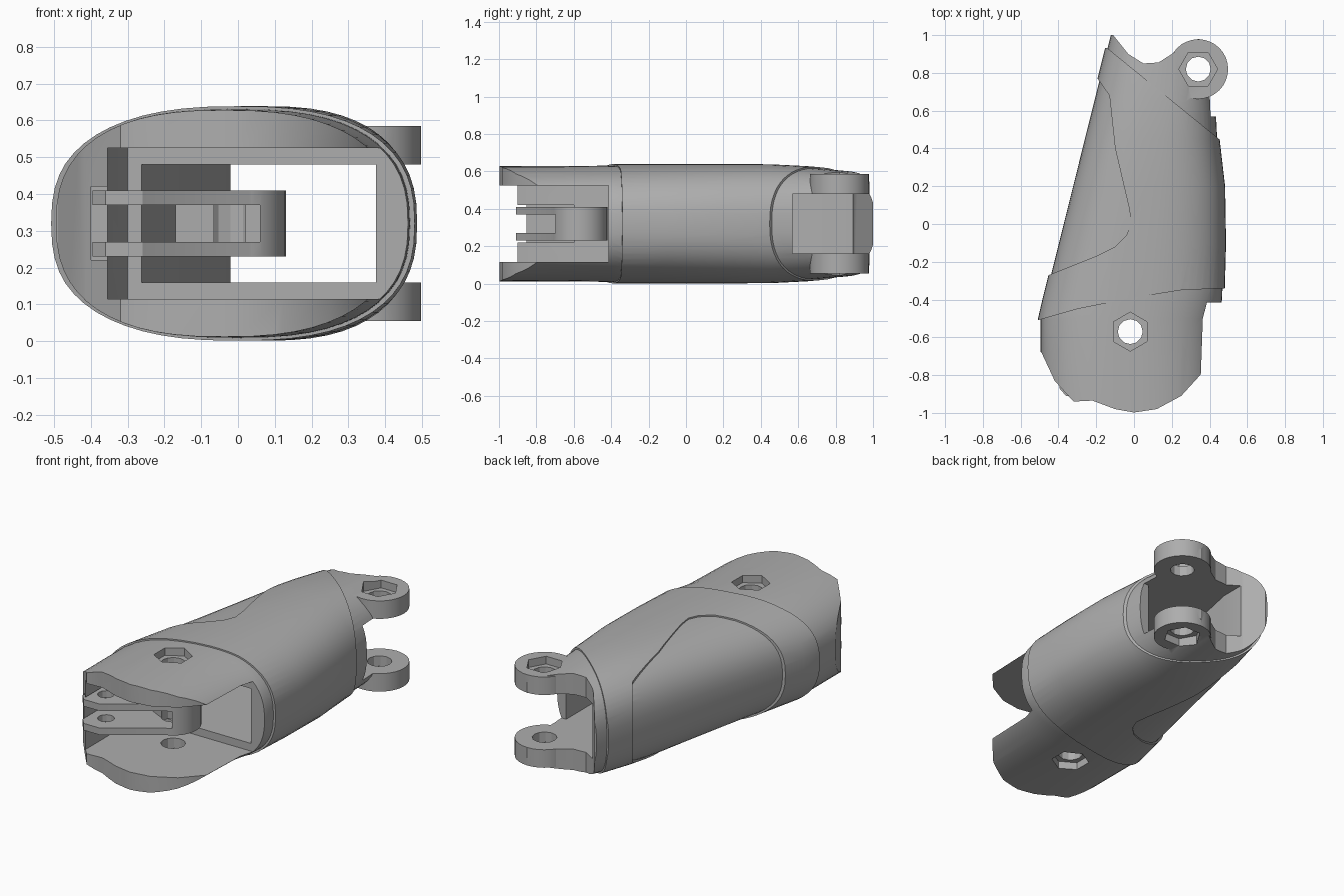
import bpy, bmesh, math

old = bpy.data.objects.get("Cube")
if old:
    bpy.data.objects.remove(old, do_unlink=True)

grey = bpy.data.materials.new("light grey")
grey.use_nodes = True
grey.diffuse_color = (0.42, 0.42, 0.42, 1)
grey.node_tree.nodes["Principled BSDF"].inputs["Base Color"].default_value = grey.diffuse_color
MID = 0.32


def make(name, bm):
    bmesh.ops.recalc_face_normals(bm, faces=bm.faces)
    mesh = bpy.data.meshes.new(name)
    bm.to_mesh(mesh)
    bm.free()
    mesh.materials.append(grey)
    ob = bpy.data.objects.new(name, mesh)
    bpy.context.collection.objects.link(ob)
    return ob


def prism(name, pts, z0, z1):
    """Extrude a plan outline from z0 to z1."""
    bm = bmesh.new()
    low = [bm.verts.new((x, y, z0)) for x, y in pts]
    high = [bm.verts.new((x, y, z1)) for x, y in pts]
    bm.faces.new(low)
    bm.faces.new(high)
    for i in range(len(pts)):
        j = (i + 1) % len(pts)
        bm.faces.new((low[i], low[j], high[j], high[i]))
    return make(name, bm)


def ring(x, y, r, n, turn=0):
    return [(x + r * math.cos(turn + math.tau * i / n),
             y + r * math.sin(turn + math.tau * i / n)) for i in range(n)]


def loft(name, stations, grow=0.0, n=56, power=2.5):
    """Skin rounded-box sections (y, left x, right x, half height)."""
    bm = bmesh.new()
    loops = []
    for y, xl, xr, h in stations:
        loop = []
        for i in range(n):
            a = math.tau * i / n
            c, s = math.cos(a), math.sin(a)
            u = math.copysign(abs(c) ** (2 / power), c)
            v = math.copysign(abs(s) ** (2 / power), s)
            loop.append(bm.verts.new(((xl + xr) / 2 + u * ((xr - xl) / 2 + grow),
                                      y, MID + v * (h + grow * 0.6))))
        loops.append(loop)
    for a, b in zip(loops, loops[1:]):
        for i in range(n):
            j = (i + 1) % n
            bm.faces.new((a[i], a[j], b[j], b[i]))
    bm.faces.new(loops[0])
    bm.faces.new(loops[-1])
    return make(name, bm)


def combine(ob, other, op):
    mod = ob.modifiers.new("cut", 'BOOLEAN')
    mod.operation, mod.object, mod.solver = op, other, 'EXACT'
    bpy.context.view_layer.objects.active = ob
    bpy.ops.object.modifier_apply(modifier=mod.name)
    bpy.data.objects.remove(other, do_unlink=True)


def cut(ob, pts, z0, z1):
    combine(ob, prism("cutter", pts, z0, z1), 'DIFFERENCE')


stations = [(-1.05, -0.495, 0.42, 0.308), (-0.5, -0.495, 0.44, 0.31),
            (-0.4, -0.472, 0.466, 0.311), (-0.1, -0.397, 0.474, 0.311),
            (0.2, -0.322, 0.469, 0.311), (0.45, -0.26, 0.44, 0.31),
            (0.65, -0.21, 0.43, 0.30), (1.05, -0.11, 0.43, 0.265)]

# Inner body, trimmed to its plan outline
body = loft("body_shell", stations)
outline = [(-0.6, -0.6), (-0.49, -0.68), (-0.42, -0.83), (-0.32, -0.94), (-0.22, -0.935),
           (-0.1, -0.98), (0, -0.998), (0.12, -0.98), (0.25, -0.91), (0.35, -0.8),
           (0.4, -0.68), (0.42, -0.42), (0.6, -0.41), (0.6, 0.58), (0.43, 0.58),
           (0.41, 0.62), (0.43, 0.68), (0.48, 0.74), (0.5, 0.82), (0.48, 0.9),
           (0.42, 0.96), (0.34, 0.98), (0.27, 0.95), (0.2, 0.9), (0.13, 0.855),
           (0.05, 0.85), (-0.03, 0.9), (-0.11, 1.0), (-0.6, 1.0)]
combine(body, prism("cutter", outline, -1, 2), 'INTERSECT')

# Raised sleeve with curved front edge, slanted rear edge and a recessed side panel
sleeve = loft("sleeve", stations, 0.013)
band = [(-0.7, -0.545), (-0.51, -0.51), (-0.3, -0.45), (0, -0.39), (0.25, -0.35),
        (0.6, -0.335), (0.6, 0.325), (0.45, 0.45), (-0.14, 0.93), (-0.6, 0.98)]
combine(sleeve, prism("cutter", band, -1, 2), 'INTERSECT')
panel = [(-0.7, -0.35), (-0.45, -0.27), (-0.2, -0.17), (-0.1, -0.12), (-0.04, -0.06),
         (-0.015, 0.0), (-0.025, 0.08), (-0.1, 0.4), (-0.13, 0.68), (-0.2, 0.78), (-0.7, 0.9)]
cut(sleeve, panel, -1, 2)
combine(body, sleeve, 'UNION')

# Rear hinge lugs
LUG = (0.34, 0.82)
for z0, z1 in ((0.055, 0.2), (0.44, 0.585)):
    combine(body, prism("lug", ring(*LUG, 0.158, 32), z0, z1), 'UNION')

# Front fork opening, with a groove down its closed side
cut(body, [(-0.355, -1.2), (0.7, -1.2), (0.7, -0.415), (-0.3, -0.415), (-0.355, -0.6)], 0.115, 0.525)
cut(body, [(-0.4, -1.2), (-0.2, -1.2), (-0.2, -0.6), (-0.4, -0.6)], 0.22, 0.42)

# Hollow running through to the rear, open beside the lugs
cut(body, [(-0.28, -0.5), (0.375, -0.5), (0.375, 0.57), (0.7, 0.57), (0.7, 1.2),
           (-0.02, 1.2), (-0.02, 0.75)], 0.16, 0.48)

# Pin holes with hexagonal recesses
PIN = (-0.02, -0.57)
for (x, y), turn, depth in ((PIN, math.pi / 6, 0.055), (LUG, 0, 0.1)):
    cut(body, ring(x, y, 0.066, 12), -1, 2)
    cut(body, ring(x, y, 0.103, 6, turn), -1, depth)
    cut(body, ring(x, y, 0.103, 6, turn), 2 * MID - depth, 2)

# Hinged tab inside the fork: pivot block and two arm plates
arm = [(-0.395, -0.72), (-0.395, -0.87), (-0.36, -0.91), (-0.26, -0.91), (0.06, -0.69),
       (0.12, -0.62), (0.02, -0.45), (-0.1, -0.44)]
tab = prism("hinged_tab", ring(*PIN, 0.15, 32), 0.23, 0.41)
cut(tab, [(-0.5, -0.9), (0.06, -0.9), (0.06, -0.62), (-0.055, -0.62), (-0.2, -0.55)], 0.27, 0.37)
for z0, z1 in ((0.23, 0.27), (0.37, 0.41)):
    combine(tab, prism("arm", arm, z0, z1), 'UNION')
cut(tab, ring(*PIN, 0.066, 12), -1, 2)
cut(tab, ring(-0.3, -0.79, 0.045, 12), -1, 2)

# Smooth the curved skins and keep the edges crisp
for ob in (body, tab):
    bpy.ops.object.select_all(action='DESELECT')
    ob.select_set(True)
    bpy.context.view_layer.objects.active = ob
    bpy.ops.object.shade_smooth_by_angle(angle=math.radians(25))
